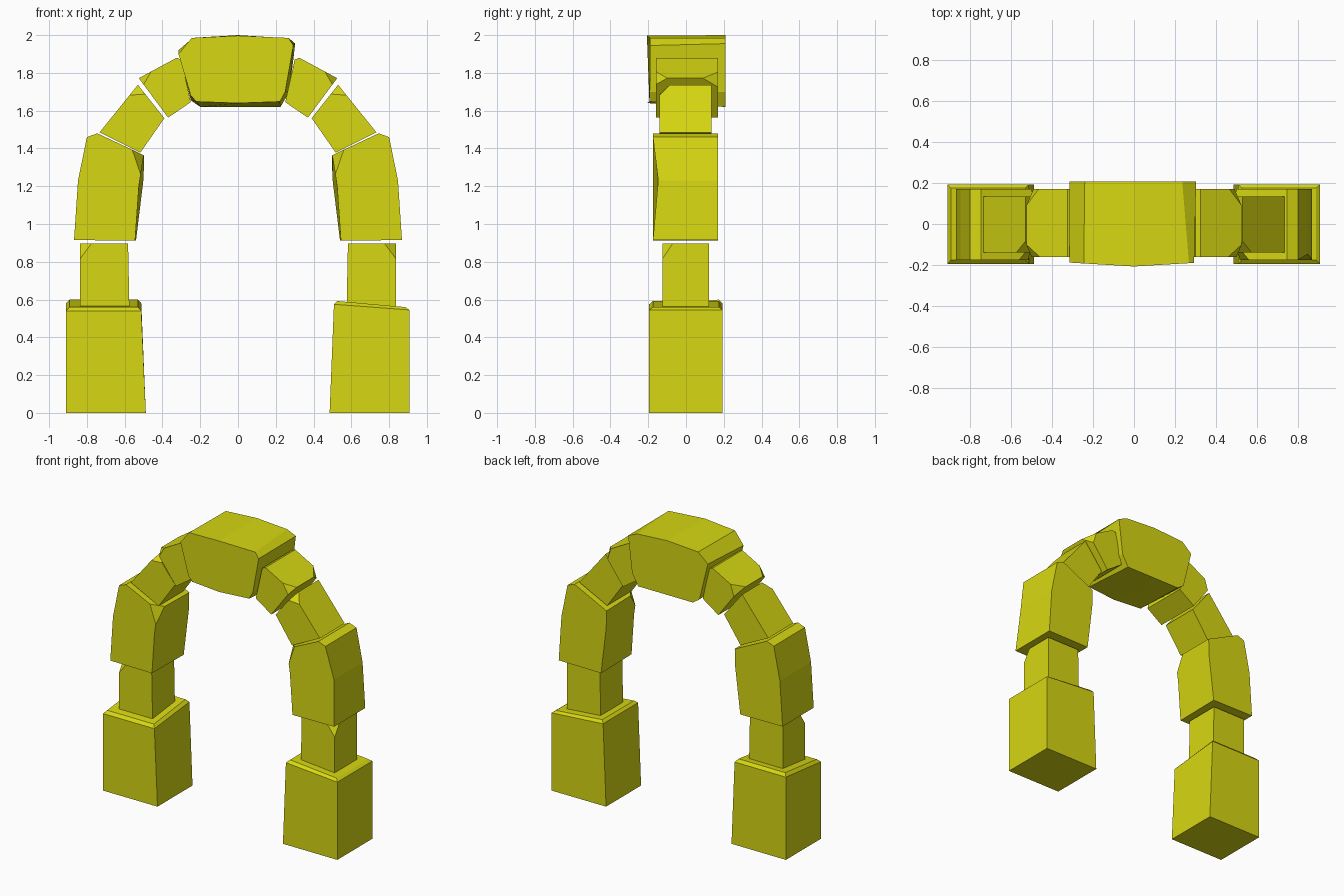
import bpy, bmesh
from mathutils import Vector

if "Cube" in bpy.data.objects:
    bpy.data.objects.remove(bpy.data.objects["Cube"])

stone = bpy.data.materials.new("yellow stone")
stone.diffuse_color = (0.68, 0.68, 0.006, 1)
stone.use_nodes = True
stone.node_tree.nodes["Principled BSDF"].inputs["Base Color"].default_value = stone.diffuse_color


def loft(name, rings, chips=()):
    """Skin matching rings of points, then slice off chipped corners (3 points each)."""
    bm = bmesh.new()
    vs = [[bm.verts.new(p) for p in r] for r in rings]
    n = len(vs[0])
    for a, b in zip(vs, vs[1:]):
        for i in range(n):
            j = (i + 1) % n
            bm.faces.new((a[i], a[j], b[j], b[i]))
    bm.faces.new(vs[0])
    bm.faces.new(vs[-1])
    centre = sum((v.co for v in bm.verts), Vector()) / len(bm.verts)
    for chip in chips:
        a, b, c = map(Vector, chip)
        no = (b - a).cross(c - a).normalized()
        if no.dot(centre - a) > 0:
            no.negate()
        cut = bmesh.ops.bisect_plane(bm, geom=bm.verts[:] + bm.edges[:] + bm.faces[:],
                                     plane_co=a, plane_no=no, clear_outer=True)
        rim = [e for e in cut["geom_cut"] if isinstance(e, bmesh.types.BMEdge)]
        bmesh.ops.edgenet_fill(bm, edges=rim)
    bmesh.ops.recalc_face_normals(bm, faces=bm.faces[:])
    me = bpy.data.meshes.new(name)
    bm.to_mesh(me)
    bm.free()
    me.materials.append(stone)
    ob = bpy.data.objects.new(name, me)
    bpy.context.collection.objects.link(ob)
    return ob


def slab(profile, y):
    return [(x, y, z) for x, z in profile]


def rect(x0, x1, y0, y1, zs):
    return [(x, y, z) for (x, y), z in zip(((x0, y0), (x1, y0), (x1, y1), (x0, y1)), zs)]


def mirrored(points, s):
    return [(x * s, y, z) for x, y, z in points]


# Foot blocks with a bevelled, slightly tilted top
loft("left_foot_block", [
    rect(-.91, -.488, -.195, .193, (0, 0, 0, 0)),
    rect(-.91, -.512, -.195, .193, (.54, .54, .58, .58)),
    rect(-.892, -.53, -.175, .175, (.56, .56, .60, .60))])
loft("right_foot_block", [
    rect(.485, .907, -.195, .193, (0, 0, 0, 0)),
    rect(.508, .907, -.195, .193, (.575, .545, .545, .575)),
    rect(.526, .887, -.175, .175, (.592, .56, .56, .592))])

for side, s in (("left", -1), ("right", 1)):
    # Short pillar with a chipped outer corner
    loft(side + "_pillar",
         [mirrored(rect(.575, .837, -.125, .123, (.555,) * 4), s),
          mirrored(rect(.582, .837, -.125, .123, (.898,) * 4), s)],
         [mirrored([(.775, -.125, .898), (.837, -.125, .815), (.837, -.07, .898)], s)])

    # Tall springer block: inner edge worn back on the front
    front = [(.868, .915), (.847, 1.23), (.80, 1.46), (.745, 1.48),
             (.50, 1.365), (.525, 1.20), (.545, .912)]
    back = [(.868, .915), (.847, 1.23), (.80, 1.46), (.745, 1.48),
            (.497, 1.36), (.50, 1.24), (.54, .912)]
    f, b = slab(front, -.175), slab(back, .17)
    if s > 0:
        f[1] = (.847, -.147, 1.23)
    loft(side + "_springer_block", [mirrored(f, s), mirrored(b, s)],
         [mirrored([(.56, -.175, 1.393), (.516, -.175, 1.265), (.50, -.10, 1.365)], s)])

    # Small arch block
    prof = [(.733, 1.485), (.53, 1.737), (.39, 1.56), (.517, 1.378)]
    loft(side + "_lower_arch_block",
         [mirrored(slab(prof, -.14), s), mirrored(slab(prof, .135), s)],
         [mirrored([(.49, -.14, 1.688), (.575, -.14, 1.682), (.53, -.085, 1.737)], s)])

    # Upper arch block, chipped at its outer ends
    front = [(.525, 1.772), (.325, 1.88), (.30, 1.87), (.25, 1.645), (.37, 1.563)]
    loft(side + "_upper_arch_block",
         [mirrored(slab(front, -.16), s), mirrored(slab(front, .17), s)],
         [mirrored([(.465, .17, 1.804), (.525, .09, 1.772), (.49, .17, 1.725)], s),
          mirrored([(.46, -.16, 1.807), (.525, -.10, 1.772), (.50, -.16, 1.738)], s)])

# Large keystone
key_front = [(-.245, 1.985), (0, 1.997), (.268, 1.985), (.293, 1.945), (.25, 1.70),
             (.222, 1.648), (0, 1.64), (-.22, 1.648), (-.25, 1.68), (-.315, 1.90)]
key_back = [(-.24, 1.985), (0, 2.0), (.235, 1.985), (.303, 1.955), (.272, 1.70),
            (.225, 1.62), (0, 1.62), (-.20, 1.62), (-.25, 1.655), (-.315, 1.92)]
loft("keystone", [[(x, -.207 + .06 * abs(x), z) for x, z in key_front],
                  slab(key_back, .208)])
